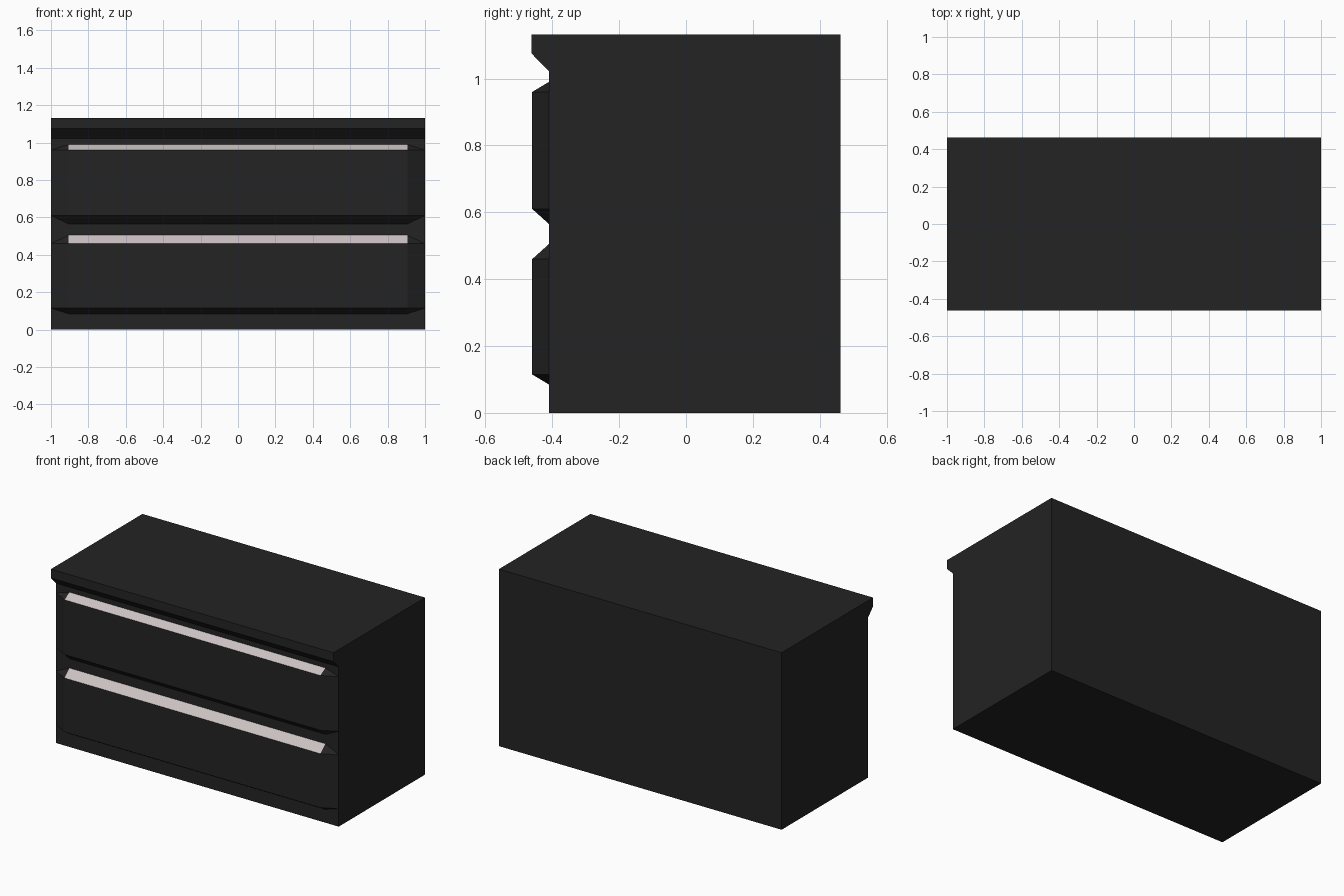
import bpy, bmesh

if "Cube" in bpy.data.objects:
    bpy.data.objects.remove(bpy.data.objects["Cube"])


def material(name, rgb):
    m = bpy.data.materials.new(name)
    m.diffuse_color = (*rgb, 1)
    m.use_nodes = True
    m.node_tree.nodes["Principled BSDF"].inputs["Base Color"].default_value = m.diffuse_color
    return m


DARK = material("charcoal black", (0.017, 0.017, 0.017))
PALE = material("pale grey", (0.60, 0.54, 0.54))
BACK, FRONT = -0.41, -0.46   # depth of carcass front and of drawer fronts
IN = 0.905                   # half width of the flat part of a drawer front


def make(name, verts, faces, mats):
    bm = bmesh.new()
    vs = [bm.verts.new(v) for v in verts]
    for f in faces:
        bm.faces.new([vs[i] for i in f])
    bmesh.ops.recalc_face_normals(bm, faces=bm.faces)
    me = bpy.data.meshes.new(name)
    for m in mats:
        me.materials.append(m)
    bm.to_mesh(me)
    bm.free()
    ob = bpy.data.objects.new(name, me)
    bpy.context.collection.objects.link(ob)
    return ob


# Carcass with overhanging top lip: side profile (y, z) extruded along x
profile = [(0.462, 0), (0.462, 1.132), (-0.462, 1.132), (-0.462, 1.075),
           (BACK, 1.022), (BACK, 0)]
n = len(profile)
verts = [(x, y, z) for x in (-1, 1) for y, z in profile]
faces = [list(range(n)), list(range(n, 2 * n))]
faces += [(i, (i + 1) % n, n + (i + 1) % n, n + i) for i in range(n)]
make("cabinet_body", verts, faces, [DARK])


# Drawer front: raised panel with slanted edges and cut corners, open at the back
def drawer(name, z0, z1, z2, z3):
    verts = [(-IN, FRONT, z1), (IN, FRONT, z1), (IN, FRONT, z2), (-IN, FRONT, z2),
             (-IN, BACK, z0), (IN, BACK, z0), (1, BACK, z1), (1, BACK, z2),
             (IN, BACK, z3), (-IN, BACK, z3), (-1, BACK, z2), (-1, BACK, z1)]
    faces = [(0, 1, 2, 3),                                         # flat front
             (0, 4, 5, 1), (1, 6, 7, 2), (2, 8, 9, 3), (3, 10, 11, 0),  # slants
             (0, 11, 4), (1, 5, 6), (2, 7, 8), (3, 9, 10)]         # corners
    ob = make(name, verts, faces, [DARK, PALE])
    # outward normals, pale upper slant
    bm = bmesh.new()
    bm.from_mesh(ob.data)
    bm.normal_update()
    for f in bm.faces:
        if f.normal.y > 0:
            f.normal_flip()
        if len(f.verts) == 4 and f.normal.z > 0.3:
            f.material_index = 1
    bm.to_mesh(ob.data)
    bm.free()


drawer("upper_drawer", 0.565, 0.61, 0.96, 0.99)
drawer("lower_drawer", 0.085, 0.115, 0.46, 0.505)
